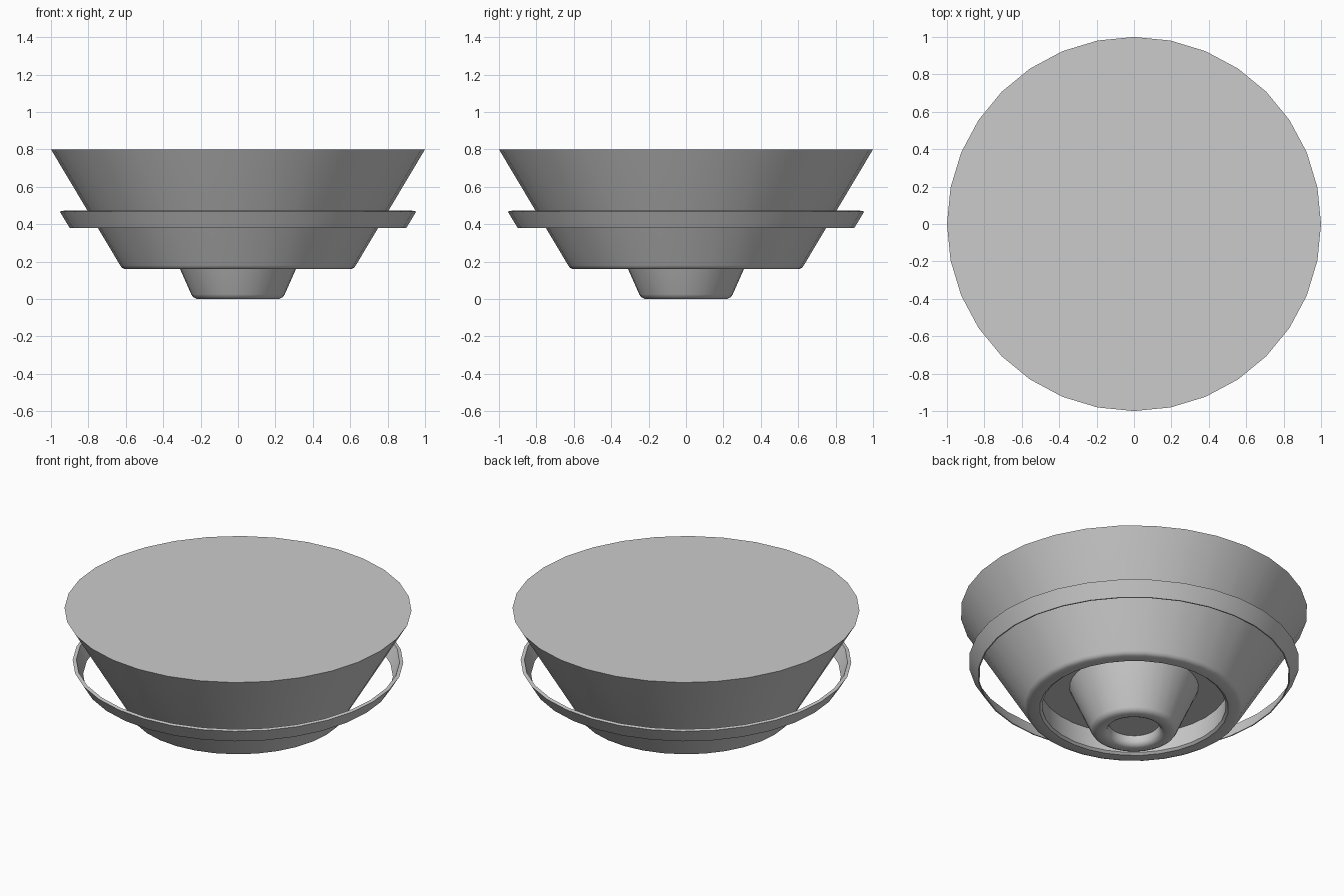
import bpy, bmesh, math

if "Cube" in bpy.data.objects:
    bpy.data.objects.remove(bpy.data.objects["Cube"])

SIDES = 32


def lathe(name, profile, closed=False):
    """Spin an (r, z) profile around z; radius 0 is not used, ends are capped if open."""
    bm = bmesh.new()
    rings = []
    for r, z in profile:
        rings.append([bm.verts.new((r * math.cos(2 * math.pi * i / SIDES),
                                    r * math.sin(2 * math.pi * i / SIDES), z))
                      for i in range(SIDES)])
    pairs = list(zip(rings, rings[1:]))
    if closed:
        pairs.append((rings[-1], rings[0]))
    for a, b in pairs:
        for i in range(SIDES):
            j = (i + 1) % SIDES
            bm.faces.new((a[i], a[j], b[j], b[i]))
    if not closed:
        bm.faces.new(rings[0])
        bm.faces.new(rings[-1])
    bmesh.ops.recalc_face_normals(bm, faces=bm.faces)
    mesh = bpy.data.meshes.new(name)
    bm.to_mesh(mesh)
    bm.free()
    obj = bpy.data.objects.new(name, mesh)
    bpy.context.collection.objects.link(obj)
    bpy.ops.object.select_all(action='DESELECT')
    obj.select_set(True)
    bpy.context.view_layer.objects.active = obj
    bpy.ops.object.shade_smooth_by_angle(angle=math.radians(35))
    return obj


# Conical body with recessed underside, central nozzle and shallow nozzle hole
lathe("body", [
    (1.0, 0.80), (0.63, 0.18), (0.622, 0.168), (0.605, 0.16),
    (0.545, 0.16), (0.53, 0.172), (0.54, 0.30),
    (0.372, 0.30), (0.25, 0.025), (0.24, 0.01), (0.22, 0.0),
    (0.18, 0.0), (0.162, 0.008), (0.15, 0.025), (0.145, 0.06),
])

# Thin floating flared ring around the body
lathe("outer_ring", [
    (0.90, 0.38), (0.953, 0.468), (0.932, 0.472), (0.893, 0.38),
], closed=True)
